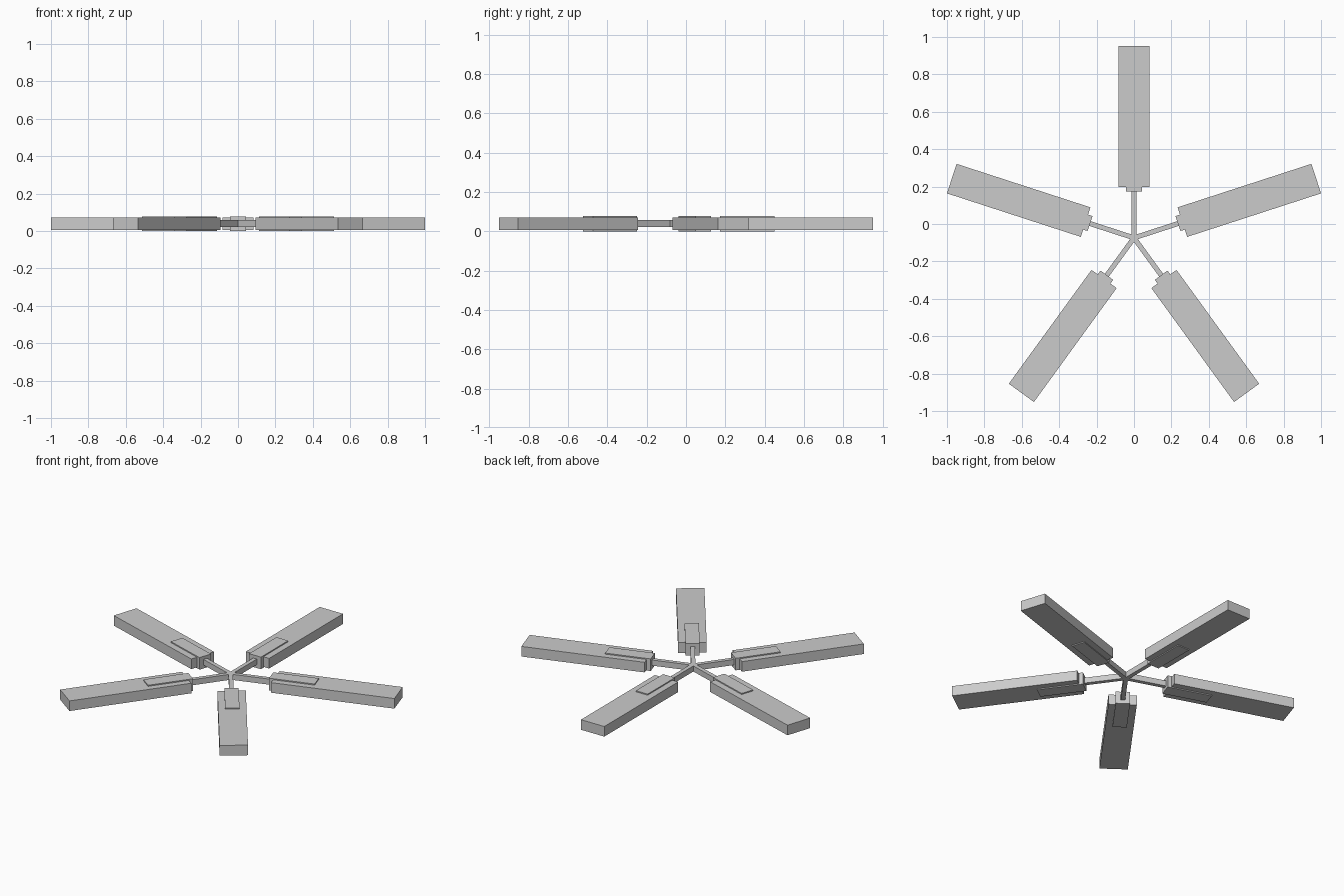
import bpy, math
from mathutils import Matrix, Vector

if "Cube" in bpy.data.objects:
    bpy.data.objects.remove(bpy.data.objects["Cube"])

HUB = Vector((0, -0.074, 0))


def bar(name, angle, r0, r1, half_w, z0, z1):
    """Box running radially outward from the hub."""
    bpy.ops.mesh.primitive_cube_add(size=1)
    ob = bpy.context.object
    ob.name = name
    shape = Matrix.Translation(((r0 + r1) / 2, 0, (z0 + z1) / 2)) @ \
        Matrix.Diagonal((r1 - r0, half_w * 2, z1 - z0, 1))
    ob.data.transform(Matrix.Translation(HUB) @ Matrix.Rotation(angle, 4, 'Z') @ shape)
    return ob


# five fan blades, each with its arm and clamping bracket
for i in range(5):
    a = math.radians(90 + 72 * i)
    bar(f"arm_{i + 1}", a, 0, 0.26, 0.013, 0.022, 0.058)
    bar(f"bracket_{i + 1}", a, 0.247, 0.525, 0.042, 0.0, 0.078)
    bar(f"blade_{i + 1}", a, 0.272, 1.0245, 0.083, 0.006, 0.071)
